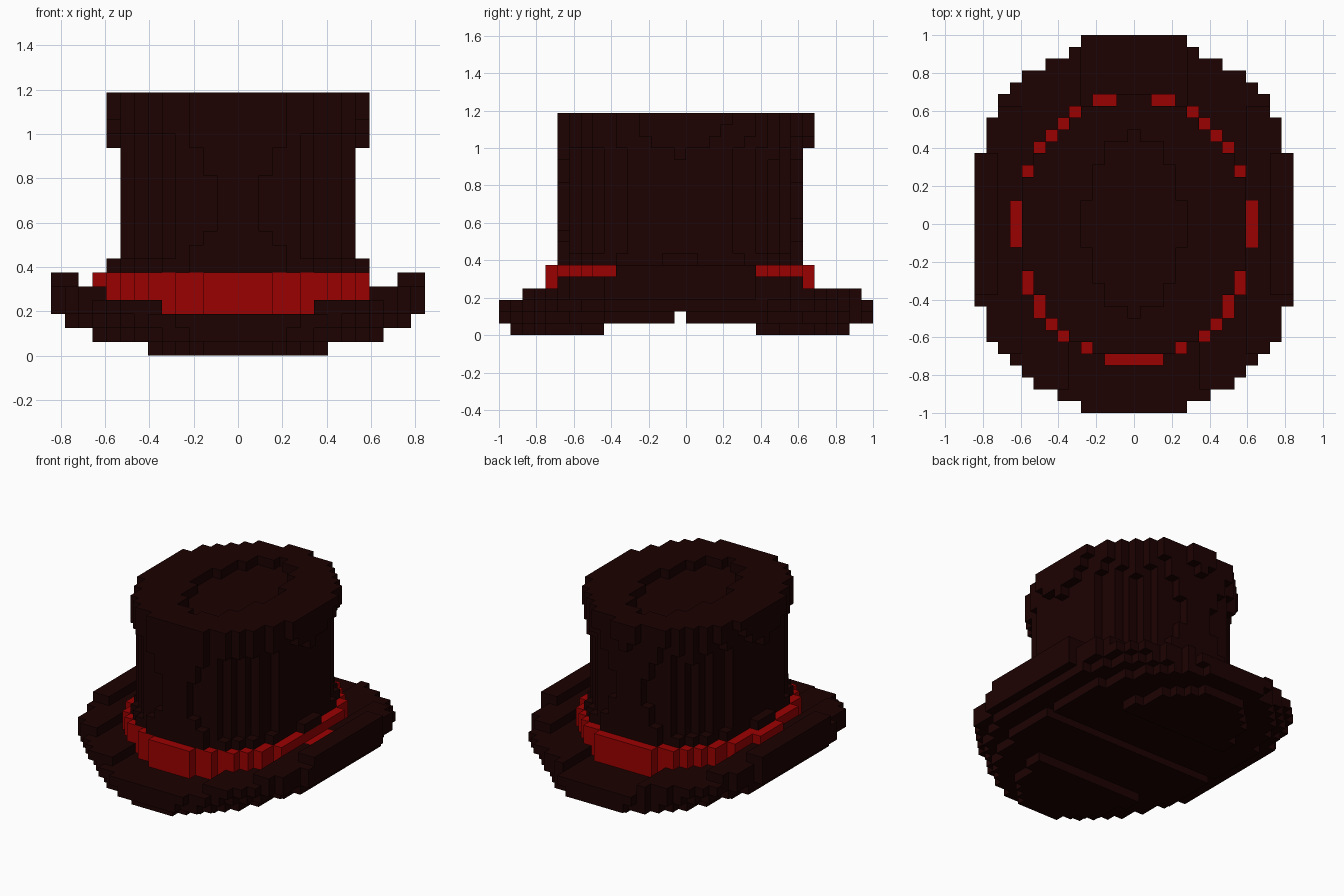
import bpy
import bmesh
from mathutils import Vector

if "Cube" in bpy.data.objects:
    bpy.data.objects.remove(bpy.data.objects["Cube"], do_unlink=True)

V = 1 / 16          # block size
ROWS = 32           # block rows from front to back


def material(name, rgb):
    m = bpy.data.materials.new(name)
    m.use_nodes = True
    m.diffuse_color = (*rgb, 1)
    bsdf = m.node_tree.nodes["Principled BSDF"]
    bsdf.inputs["Base Color"].default_value = (*rgb, 1)
    bsdf.inputs["Roughness"].default_value = 0.9
    return m


dark = material("dark brown felt", (0.0115, 0.0003, 0.0003))
red = material("red ribbon", (0.33, 0.0003, 0.0003))

# Half widths in blocks, row by row from the front
BRIM = [4, 6, 8, 9, 10, 11] + [12] * 3 + [13] * 13 + [12] * 3 + [11] * 2 + [10, 9, 7, 5, 4]
BAND = [2, 4, 6, 7, 8, 8] + [9] * 4 + [10] * 4 + [9] * 3 + [8, 8, 7, 6, 5, 3]
CROWN = [3, 5, 6, 7, 7, 8, 8] + [9] * 8 + [8, 8, 7, 6, 5, 4, 1]


def width(profile, first, j):
    return profile[j - first] if 0 <= j - first < len(profile) else -1


def in_ellipse(i, j, cy, rx, ry):
    x, y = i * V, (j + 0.5 - ROWS / 2) * V
    return (x / rx) ** 2 + ((y - cy) / ry) ** 2 < 1


def is_brim(i, j, k):
    # saddle shape: sides curl up, front and back dip down, lower layers shrink
    a = abs(i)
    if a > width(BRIM, 0, j):
        return False
    if k == 0:
        return (j <= 8 or j >= 22) and a <= 6 and in_ellipse(i, j, -0.03, 0.47, 0.93)
    if k == 1:
        return a <= 10 and j != 15 and in_ellipse(i, j, 0, 0.7, 1.03)
    if k == 2:
        return a <= 12 and in_ellipse(i, j, 0, 0.82, 1.06)
    if k == 3:
        return a > (5 if j < 16 else 4) and 2 <= j <= 30
    if k == 4:
        return a > 9 and 5 <= j <= 25
    return k == 5 and a > 11 and 10 <= j <= 21


def is_band(i, j, k):
    # the left side sits one block lower than the right
    return 3 <= k <= 5 and abs(i) <= width(BAND, 4, j) and not (i == 10 and k == 5)


def is_crown(i, j, k):
    if not 6 <= k <= 18 or abs(i) > width(CROWN, 5, j):
        return False
    if k == 18:                                    # sunken top
        return not in_ellipse(i, j, 0, 0.26, 0.48)
    # waisted wall, flaring towards the top and the band
    flare = ((k - 11) / (7 if k > 11 else 7.5)) ** 2
    return in_ellipse(i, j, -0.03, 0.545 + 0.06 * flare, 0.635 + 0.105 * flare)


PARTS = [("ribbon_band", is_band, red), ("crown", is_crown, dark), ("brim", is_brim, dark)]

# Sort every block into its part
blocks = {}
for i in range(-13, 14):
    for j in range(ROWS):
        for k in range(19):
            for name, test, _ in PARTS:
                if test(i, j, k):
                    blocks[i, j, k] = name
                    break

AXES = [Vector((1, 0, 0)), Vector((0, 1, 0)), Vector((0, 0, 1))]


def build(name, mat):
    # one quad for every exposed block side
    bm = bmesh.new()
    corners = {}

    def corner(p):
        key = tuple(round(c * 2) for c in p)
        if key not in corners:
            corners[key] = bm.verts.new(p * V)
        return corners[key]

    for (i, j, k), owner in blocks.items():
        if owner != name:
            continue
        centre = Vector((i, j + 0.5 - ROWS / 2, k + 0.5))
        for a in range(3):
            for s in (-1, 1):
                n = AXES[a] * s
                if (i + int(n.x), j + int(n.y), k + int(n.z)) in blocks:
                    continue
                u, v = AXES[(a + 1) % 3] / 2, AXES[(a + 2) % 3] * s / 2
                m = centre + n / 2
                bm.faces.new([corner(p) for p in (m - u - v, m + u - v, m + u + v, m - u + v)])
    # merge coplanar sides into large flat panels
    bmesh.ops.dissolve_limit(bm, angle_limit=0.01, verts=bm.verts, edges=bm.edges)
    mesh = bpy.data.meshes.new(name)
    bm.to_mesh(mesh)
    bm.free()
    mesh.materials.append(mat)
    bpy.context.collection.objects.link(bpy.data.objects.new(name, mesh))


for name, _, mat in PARTS:
    build(name, mat)
